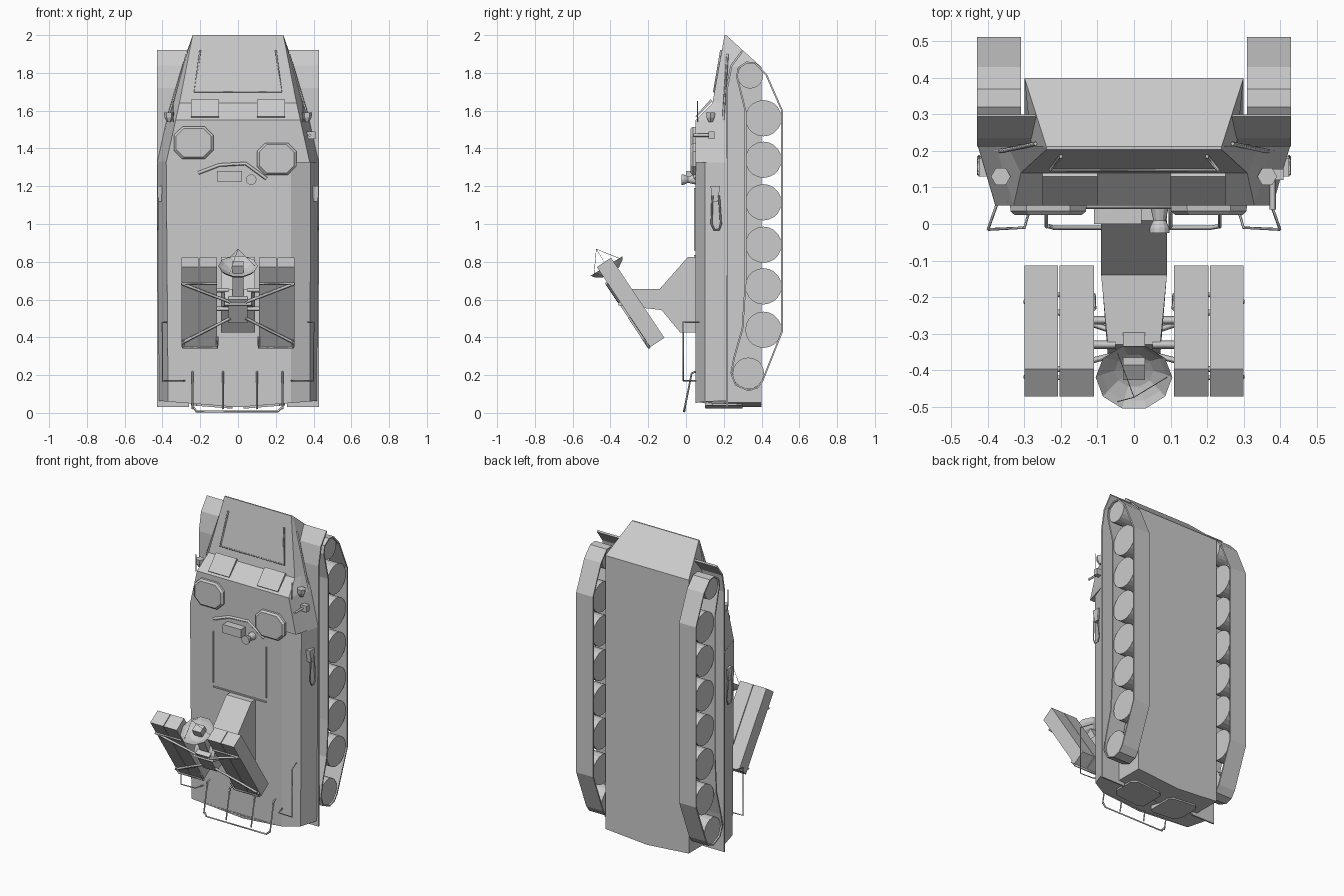
import bpy, bmesh, math
from mathutils import Vector

if "Cube" in bpy.data.objects:
    bpy.data.objects.remove(bpy.data.objects["Cube"])


def mesh(name, verts, faces):
    bm = bmesh.new()
    vs = [bm.verts.new(v) for v in verts]
    for f in faces:
        bm.faces.new([vs[i] for i in f])
    bmesh.ops.recalc_face_normals(bm, faces=bm.faces)
    me = bpy.data.meshes.new(name)
    bm.to_mesh(me)
    bm.free()
    ob = bpy.data.objects.new(name, me)
    bpy.context.collection.objects.link(ob)
    return ob


def loft(name, rings, caps=True):
    n = len(rings[0])
    faces = [[k * n + i, k * n + (i + 1) % n, (k + 1) * n + (i + 1) % n, (k + 1) * n + i]
             for k in range(len(rings) - 1) for i in range(n)]
    if caps:
        faces += [list(range(n)), list(range((len(rings) - 1) * n, len(rings) * n))]
    return mesh(name, [p for r in rings for p in r], faces)


def prism(name, yz, x0, x1):
    return loft(name, [[(x, y, z) for y, z in yz] for x in (x0, x1)])


def plate(name, xz, y0, y1, top=1.0):
    cx = sum(p[0] for p in xz) / len(xz)
    cz = sum(p[1] for p in xz) / len(xz)
    return loft(name, [[(x, y0, z) for x, z in xz],
                       [(cx + (x - cx) * top, y1, cz + (z - cz) * top) for x, z in xz]])


def box(name, x0, x1, y0, y1, z0, z1):
    return prism(name, [(y0, z0), (y1, z0), (y1, z1), (y0, z1)], x0, x1)


def turned(name, stations, n=12):
    """Round part through a list of (centre, radius) stations."""
    axis = Vector(stations[-1][0]) - Vector(stations[0][0])
    q = axis.to_track_quat('Z', 'Y')
    return loft(name, [[Vector(c) + q @ Vector((r * math.cos(2 * math.pi * i / n),
                r * math.sin(2 * math.pi * i / n), 0)) for i in range(n)] for c, r in stations])


def tube(name, pts, r=0.004):
    cu = bpy.data.curves.new(name, 'CURVE')
    cu.dimensions = '3D'
    cu.bevel_depth = r
    cu.bevel_resolution = 0
    cu.use_fill_caps = True
    sp = cu.splines.new('POLY')
    sp.points.add(len(pts) - 1)
    for p, c in zip(sp.points, pts):
        p.co = (*c, 1)
    ob = bpy.data.objects.new(name, cu)
    bpy.context.collection.objects.link(ob)
    return ob


# Upper hull: rear body has a chamfer on its right side only
def section(z, left, right, yd, cham, edge, ye, fold=0):
    pts = [(0, yd), (right, yd), cham, (edge, ye), (0, ye), (-edge, ye), (-left, yd)]
    return [(x, y, z + fold * abs(x)) for x, y in pts]


loft("rear_upper_hull", [section(.03, .37, .28, .05, (.38, .10), .42, .22, .08),
                         section(1.33, .38, .28, .05, (.385, .10), .43, .22)])
loft("front_upper_hull", [section(1.325, .38, .38, .05, (.40, .12), .43, .22),
                          section(1.55, .33, .33, .05, (.35, .12), .38, .22),
                          section(1.64, .31, .31, .14, (.33, .18), .35, .22),
                          section(2.0, .24, .24, .204, (.24, .207), .24, .212)])


# Lower hull between the tracks
def low(z, xa, ya, xb, yb, fold=0):
    return [(x, y, z + fold * abs(x)) for x, y in
            [(-xa, ya), (0, ya), (xa, ya), (xb, yb), (0, yb), (-xb, yb)]]


loft("lower_hull", [low(.03, .30, .20, .30, .40, .08), low(1.83, .28, .20, .30, .40),
                    low(2.0, .24, .206, .24, .212)])

# Rear doors
for s in (-1, 1):
    d = [(.03, .12), (.06, .10), (.22, .10), (.25, .14), (.25, .27), (.22, .30), (.06, .30), (.03, .28)]
    loft("rear_door", [[(s * x, y, z + .08 * x) for x, y in d] for z in (.02, .05)])

# Tracks, wheels and fenders
OUTER = [(.513, 1.60), (.513, .43), (.41, .17), (.38, .13), (.33, .115), (.26, .145), (.235, .21),
         (.25, .29), (.295, .45), (.31, .68), (.31, 1.60), (.265, 1.78), (.275, 1.83), (.32, 1.86),
         (.37, 1.855), (.43, 1.79)]


def inset(pts, d):
    out = []
    for i, p in enumerate(pts):
        a, c = Vector(pts[i - 1]), Vector(pts[(i + 1) % len(pts)])
        t = (c - a).normalized()
        out.append((p[0] + t.y * d, p[1] - t.x * d))
    return out


for s in (-1, 1):
    inner = inset(OUTER, .009)
    loft("track", [[(s * x, y, z) for y, z in pr] for pr, x in
                   ((OUTER, .31), (OUTER, .43), (inner, .43), (inner, .31), (OUTER, .31))], caps=False)
    wheels = [(.41, z, .096) for z in (1.56, 1.34, 1.115, .89, .67, .44)]
    for y, z, r in wheels + [(.33, .21, .083), (.34, 1.785, .068)]:
        turned("wheel", [((s * .315, y, z), r), ((s * .42, y, z), r)], 20)
    f = [(.212, .03), (.212, 1.72), (.235, 1.84), (.295, 1.92), (.30, 1.91), (.245, 1.835),
         (.222, 1.72), (.222, .03)]
    prism("fender", f, s * .26, s * .43)
    tube("fender_edge_rail", [(s * .42, .205, 1.3), (s * .36, .2, 1.6), (s * .27, .22, 1.9)], .006)

    # Lamps, driver windows and side tools
    turned("head_lamp", [((s * .365, .13, 1.54), .012), ((s * .365, .13, 1.565), .025),
                         ((s * .365, .13, 1.59), .027)], 6)
    tube("lamp_stalk", [(s * .345, .06, 1.54), (s * .345, .06, 1.65)], .003)
    prism("driver_window", [(.055, 1.565), (.05, 1.57), (.13, 1.66), (.14, 1.65)], s * .10, s * .25)
    k = s * .425
    prism("shovel_blade", [(.13, 1.2), (.18, 1.2), (.17, 1.12), (.14, 1.12)], s * .39, k)
    tube("tool_loop", [(k, .14, 1.15), (k, .135, 1.0), (k, .15, .97), (k, .175, .97),
                       (k, .185, 1.0), (k, .175, 1.15)], .005)

    # Side guard rails at the rear
    tube("side_guard", [(s * .28, .06, .17), (s * .30, -.01, .17), (s * .40, -.015, .17),
                        (s * .40, -.015, .48), (s * .37, .07, .48)], .004)

# Rear rack
for x in (-.24, -.08, .10, .235):
    tube("rack_bar", [(x, .055, .22), (x, .03, .21), (x, -.008, .02)], .005)
tube("rack_end_bar", [(-.235, -.006, .03), (-.22, -.01, .007), (.21, -.01, .007), (.235, -.006, .03)], .006)

# Nose plate ribs
tube("nose_rib", [(-.2, .185, 1.92), (-.23, .148, 1.70), (.23, .148, 1.70), (.2, .185, 1.92)], .006)
tube("side_barrel", [(.38, .04, 1.47), (.38, .15, 1.47)], .009)
box("side_barrel_mount", .35, .41, .12, .15, 1.45, 1.49)

# Crew hatches
for cx, cz in ((-.235, 1.43), (.205, 1.345)):
    oct_ = [(.105, .04), (.06, .085), (-.06, .085), (-.105, .04)]
    ring = [(cx + a, cz + b) for a, b in oct_] + [(cx - a, cz - b) for a, b in oct_]
    plate("hatch", ring, .052, .035, .98)
    plate("hatch_lid", ring, .036, .025, .88)

# Deck cover: seams, ridge, sight box and searchlight
for x in (-.21, .17):
    box("cover_seam", x - .003, x + .003, .043, .055, .86, 1.19)
box("cover_rear_seam", -.21, .17, .043, .055, .828, .836)
tube("deck_ridge", [(-.21, .05, 1.27), (-.10, .05, 1.312), (.04, .05, 1.32), (.15, .05, 1.24)], .009)
box("sight_box", -.11, .02, 0, .06, 1.225, 1.28)
turned("searchlight", [((.07, .06, 1.235), .028), ((.07, .01, 1.235), .017),
                       ((.07, -.01, 1.235), .027), ((.07, -.025, 1.235), .028)], 12)

# Launcher pedestal, narrowing toward its head
PED = [(.06, .825), (.01, .825), (-.14, .655), (-.33, .655), (-.36, .57), (-.13, .545), (-.03, .425), (.06, .425)]
loft("launcher_pedestal", [[(s * (.09 if y > -.2 else .072), y, z) for y, z in PED] for s in (-1, 1)])

# Launch tube boxes, tilted
D = Vector((.28, -.42)).normalized()
N = Vector((-D.y, D.x)) * -1
TOP = Vector((-.472, .772))


def tilt(a, d):
    p = TOP + D * a - N * d * -1
    return (p.x, p.y)


N = -N if N.x < 0 else N
for s in (-1, 1):
    for a, b in ((.11, .204), (.208, .30)):
        prism("launch_box", [tilt(0, 0), tilt(.51, 0), tilt(.51, .09), tilt(0, .09)], s * a, s * b)

    # Bracing across the box faces
    def on(x, a, d=-.006):
        y, z = tilt(a, d)
        return (s * x, y, z)
    for a0, a1 in ((.10, .22), (.48, .32)):
        tube("brace", [on(.30, a0), on(.04, a1)], .008)
    tube("upper_frame", [on(.30, .10), on(.11, .10)], .006)
    tube("lower_frame", [on(.29, .46), on(.29, .51), on(.11, .51), on(.11, .44)], .007)
    for a in (.18, .30):
        tube("support_arm", [on(.05, a, .05), on(.13, a, .05)], .012)
prism("brace_hub", [tilt(.20, -.01), tilt(.35, -.01), tilt(.35, .05), tilt(.20, .05)], -.05, .05)
prism("dish_mount", [tilt(.02, .04), tilt(.2, .02), tilt(.2, .08), tilt(.02, .09)], -.03, .03)

# Radar dish with feed struts
C = Vector((0, -.42, .778))
U = Vector((0, -.52, .85)).normalized()
turned("radar_dish", [(C - U * .05, .015), (C - U * .04, .055), (C - U * .018, .09), (C, .105),
                      (C - U * .014, .088), (C - U * .034, .053), (C - U * .042, .014)][::-1], 10)
for i in range(3):
    a = 2 * math.pi * i / 3
    rim = C + U.to_track_quat('Z', 'Y') @ Vector((.09 * math.cos(a), .09 * math.sin(a), 0))
    tube("feed_strut", [rim, C + U * .105], .0012)
